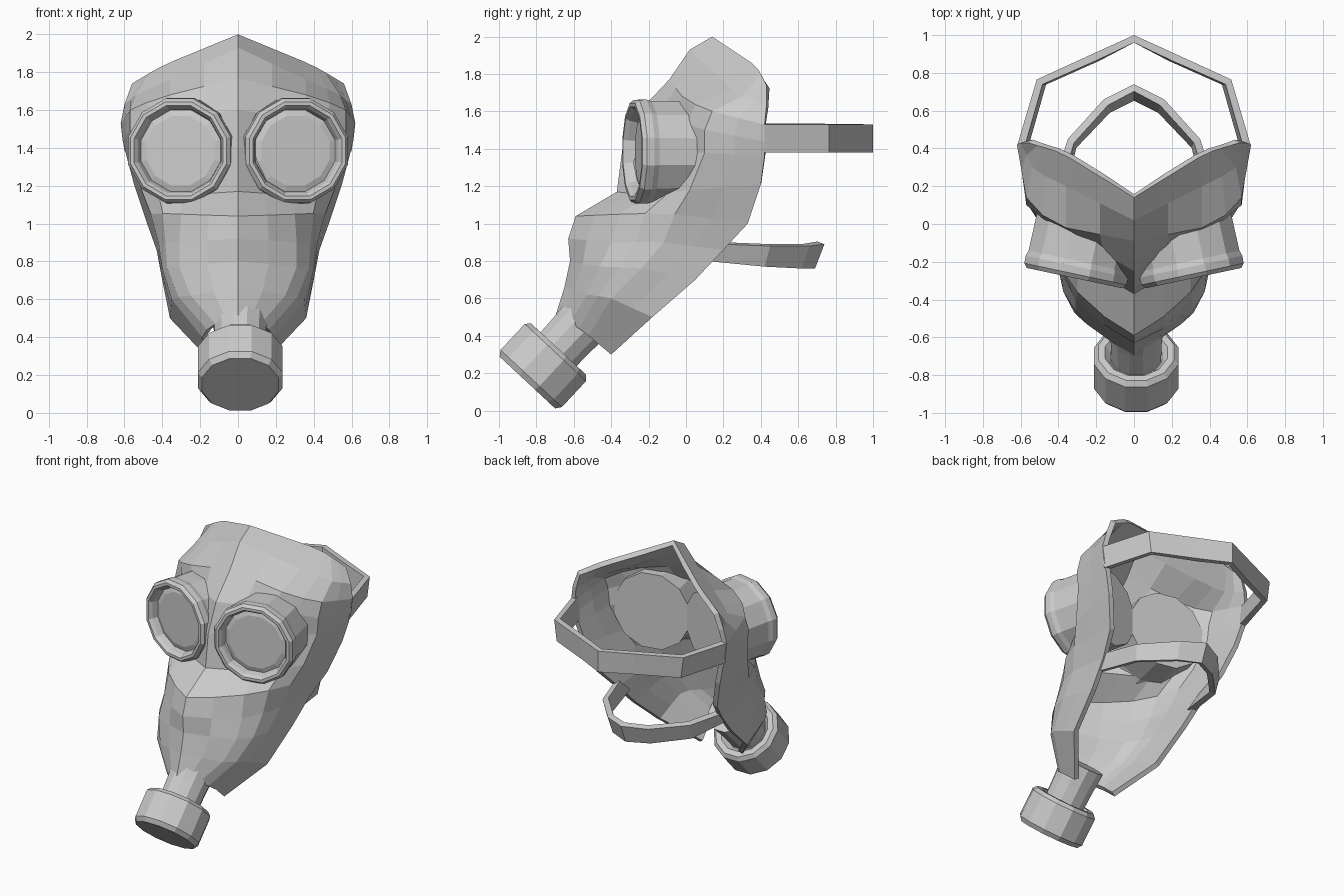
import bpy, bmesh, math
from mathutils import Vector, Matrix

if "Cube" in bpy.data.objects:
    bpy.data.objects.remove(bpy.data.objects["Cube"])


def add_object(name, bm):
    me = bpy.data.meshes.new(name)
    bm.to_mesh(me)
    bm.free()
    ob = bpy.data.objects.new(name, me)
    bpy.context.collection.objects.link(ob)
    return ob


def sheet(name, rows, thickness):
    """Skin a grid of points and thicken it inwards."""
    bm = bmesh.new()
    g = [[bm.verts.new(p) for p in r] for r in rows]
    for a, b in zip(g, g[1:]):
        for j in range(len(a) - 1):
            bm.faces.new((a[j], b[j], b[j + 1], a[j + 1]))
    ob = add_object(name, bm)
    mod = ob.modifiers.new("thickness", 'SOLIDIFY')
    mod.thickness = thickness
    mod.offset = -1
    return ob


def lathe(name, profile, sides, origin, axis):
    """Spin (radius, height) pairs about an axis and cap both ends."""
    bm = bmesh.new()
    rings = []
    for r, h in profile:
        rings.append([bm.verts.new((r * math.cos(t), r * math.sin(t), h))
                      for t in (2 * math.pi * (i + .5) / sides for i in range(sides))])
    for a, b in zip(rings, rings[1:]):
        for i in range(sides):
            k = (i + 1) % sides
            bm.faces.new((a[i], a[k], b[k], b[i]))
    bm.faces.new(rings[0][::-1])
    bm.faces.new(rings[-1])
    rot = Vector(axis).to_track_quat('Z', 'Y').to_matrix().to_4x4()
    bm.transform(Matrix.Translation(origin) @ rot)
    bmesh.ops.recalc_face_normals(bm, faces=bm.faces)
    return add_object(name, bm)


def mirror_x(p):
    return Vector((-p[0], p[1], p[2]))


# Face shell: four guide lines running from forehead to chin
centre = [(.14, 2.0), (.02, 1.93), (-.09, 1.77), (-.25, 1.6), (-.34, 1.4), (-.37, 1.17),
          (-.59, 1.04), (-.63, .92), (-.62, .8), (-.65, .66), (-.70, .5)]
cheek = [(.34, .35, 1.86), (.36, .2, 1.76), (.36, -.02, 1.68), (.32, -.06, 1.56),
         (.3, -.08, 1.38), (.3, -.19, 1.15), (.3, -.36, 1.05), (.31, -.40, .9),
         (.31, -.46, .77), (.25, -.53, .62), (.12, -.62, .47)]
side = [(.46, .40, 1.80), (.54, .3, 1.68), (.57, .14, 1.6), (.57, .1, 1.5),
        (.56, .1, 1.38), (.51, .02, 1.18), (.46, -.06, 1.05), (.42, -.12, .9),
        (.40, -.24, .76), (.35, -.40, .6), (.19, -.52, .4)]
rim = [(.56, .43, 1.74), (.6, .43, 1.63), (.62, .42, 1.53), (.61, .42, 1.44),
       (.59, .42, 1.36), (.55, .4, 1.21), (.48, .33, 1.0), (.43, .2, .86),
       (.40, .05, .70), (.36, -.18, .5), (.17, -.4, .3)]
rows = []
for i, (c, m, s, r) in enumerate(zip(centre, cheek, side, rim)):
    half = [Vector(p) for p in (m, s, r)]
    key = [mirror_x(p) for p in reversed(half)] + [Vector((0, *c))] + half
    row = [key[0]]
    for j in range(6):
        a, b = key[j], key[j + 1]
        mid = (a + b) / 2
        if 0 < j < 5:
            curved = (9 * (a + b) - key[j - 1] - key[j + 2]) / 16
            # keep a ridge along the centre line
            bulge = 1 if j in (1, 4) else (0 if i < 6 else .5)
            mid = mid.lerp(curved, bulge)
        row += [mid, b]
    rows.append(row)
sheet("face_shell", rows, .035)

# Goggles: barrel, rounded rim and recessed lens
barrel = [(.275, -.31), (.278, -.07), (.288, -.04), (.286, .0), (.268, .022),
          (.248, .022), (.232, .0), (.222, -.04), (.19, -.03)]
tilt = math.radians(12)
for sx, label in ((1, "right"), (-1, "left")):
    lathe("goggle_" + label, barrel, 12, (sx * .31, -.265, 1.385),
          (sx * math.sin(tilt), -math.cos(tilt), 0))

# Breathing pipe and filter canister along one slanted axis
axis = Vector((0, -.68, -.73)).normalized()
front = Vector((.012, -.848, .15))
lathe("filter_canister", [(.14, -.21), (.17, -.245), (.208, -.245), (.232, -.22),
                          (.232, -.03), (.21, 0)], 12, front, axis)
lathe("breathing_pipe", [(.15, -.50), (.14, -.36), (.135, -.2)], 12, front, axis)


def strap(name, top, bottom):
    """Band around the back of the head from half of its two edges."""
    full = [[Vector(p) for p in e] + [mirror_x(p) for p in reversed(e[:-1])]
            for e in (top, bottom)]
    sheet(name, full, .04)


# Head straps
outer = [(.62, .41), (.515, .765), (.22, .90), (0, 1.0)]
strap("upper_strap", [(x, y, 1.53) for x, y in outer],
      [(x - (.02 if x else 0), y, 1.38) for x, y in outer])
strap("lower_strap",
      [(.43, .20, .89), (.35, .45, .88), (.16, .66, .88), (0, .74, .89)],
      [(.41, .11, .80), (.34, .42, .77), (.15, .62, .76), (0, .69, .76)])
